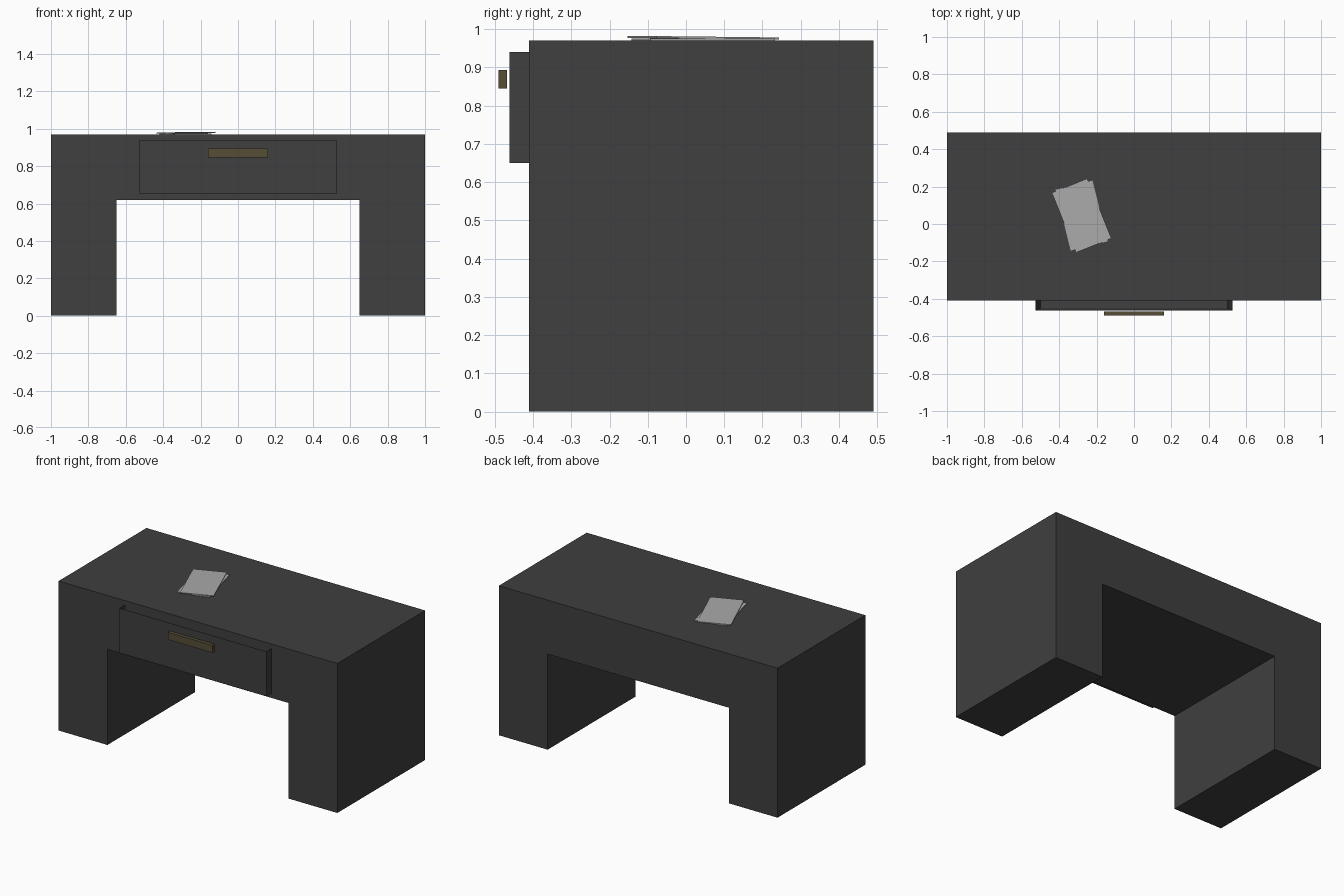
import bpy, bmesh
from math import radians
from mathutils import Matrix, Vector

if "Cube" in bpy.data.objects:
    bpy.data.objects.remove(bpy.data.objects["Cube"])


def material(name, rgb):
    m = bpy.data.materials.new(name)
    m.diffuse_color = (*rgb, 1)
    m.use_nodes = True
    m.node_tree.nodes["Principled BSDF"].inputs["Base Color"].default_value = m.diffuse_color
    return m


DARK = material("dark_wood", (0.05, 0.05, 0.05))
PAPER = material("paper_grey", (0.4, 0.4, 0.4))
BRASS = material("dull_brass", (0.09, 0.075, 0.035))


def finish(name, bm, mat):
    bmesh.ops.recalc_face_normals(bm, faces=bm.faces)
    mesh = bpy.data.meshes.new(name)
    bm.to_mesh(mesh)
    bm.free()
    mesh.materials.append(mat)
    ob = bpy.data.objects.new(name, mesh)
    bpy.context.collection.objects.link(ob)
    return ob


def box_bm(lo, hi):
    lo, hi = Vector(lo), Vector(hi)
    bm = bmesh.new()
    bmesh.ops.create_cube(bm, size=1, matrix=Matrix.Translation((lo + hi) / 2)
                          @ Matrix.Diagonal((*(hi - lo), 1)))
    return bm


# Desk body: arch profile extruded front to back
profile = [(-1, 0), (-0.65, 0), (-0.65, 0.62), (0.65, 0.62),
           (0.65, 0), (1, 0), (1, 0.97), (-1, 0.97)]
bm = bmesh.new()
face = bm.faces.new([bm.verts.new((x, -0.41, z)) for x, z in profile])
ext = bmesh.ops.extrude_face_region(bm, geom=[face], use_keep_orig=True)
bmesh.ops.translate(bm, vec=(0, 0.9, 0),
                    verts=[v for v in ext["geom"] if isinstance(v, bmesh.types.BMVert)])
finish("desk_body", bm, DARK)

# Drawer: slightly pulled out open tray with tapered inner walls
bm = box_bm((-0.527, -0.462, 0.65), (0.527, 0.35, 0.94))
top = max(bm.faces, key=lambda f: f.calc_center_median().z)
bmesh.ops.inset_individual(bm, faces=[top], thickness=0.002)
inner = bmesh.ops.extrude_discrete_faces(bm, faces=[top])["faces"][0]
for v in inner.verts:
    v.co.x *= 0.5 / 0.525
    v.co.y += 0.01 if v.co.y < 0 else -0.01
    v.co.z = 0.68
finish("drawer", bm, DARK)

# Drawer pull bar
finish("drawer_handle", box_bm((-0.16, -0.49, 0.845), (0.16, -0.468, 0.893)), BRASS)

# Two loose sheets, the upper one turned and tilted
for name, turn, tilt, z, length in (("lower_sheet", 14, 0, 0.9725, 0.335),
                                    ("upper_sheet", 22, -0.6, 0.9775, 0.345)):
    bm = box_bm((-0.102, -length / 2, -0.0025), (0.102, length / 2, 0.0025))
    ob = finish(name, bm, PAPER)
    ob.location = (-0.28, 0.045, z)
    ob.rotation_euler = (radians(tilt), 0, radians(turn))
